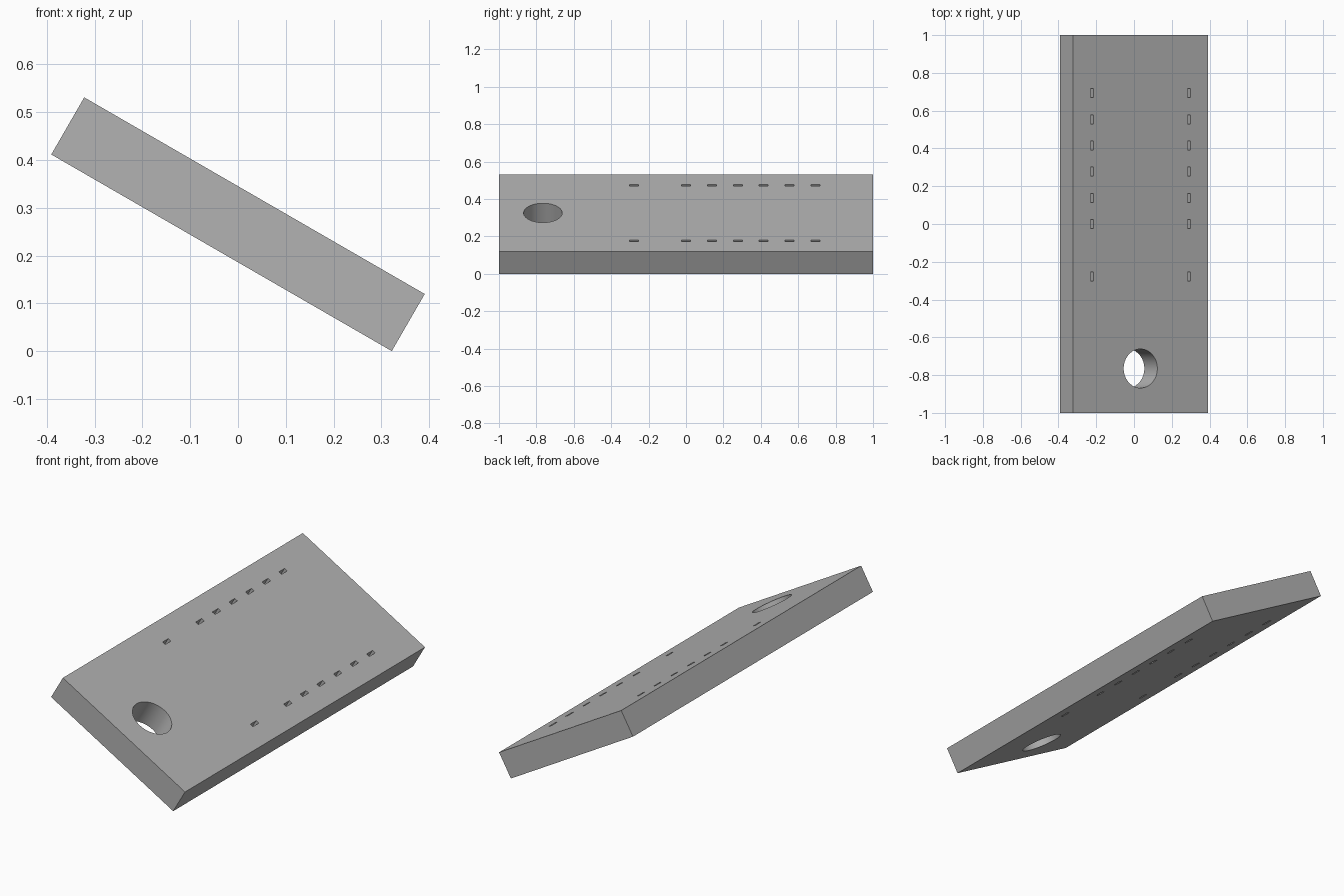
import bpy
import bmesh
from math import radians
from mathutils import Matrix, Vector

cube = bpy.data.objects.get("Cube")
if cube:
    bpy.data.objects.remove(cube, do_unlink=True)

WIDTH, LENGTH, THICK = 0.823, 2.0, 0.138
HOLE_Y, HOLE_RADIUS = -0.765, 0.103
SLOT_X, SLOT_PITCH = 0.296, 0.1385
SLOT_SIZE = (0.018, 0.048)
TILT = Matrix.Translation((0, 0, 0.2655)) @ Matrix.Rotation(radians(30), 4, "Y")

grey = bpy.data.materials.new("plain grey")
grey.use_nodes = True
colour = (0.45, 0.45, 0.45, 1)
grey.diffuse_color = colour
grey.node_tree.nodes["Principled BSDF"].inputs["Base Color"].default_value = colour


def add_box(bm, centre, size):
    matrix = Matrix.Translation(centre) @ Matrix.Diagonal(Vector((*size, 1)))
    bmesh.ops.create_cube(bm, size=1, matrix=matrix)


def make_object(name, bm):
    mesh = bpy.data.meshes.new(name)
    bm.to_mesh(mesh)
    bm.free()
    mesh.materials.append(grey)
    obj = bpy.data.objects.new(name, mesh)
    obj.matrix_world = TILT
    bpy.context.collection.objects.link(obj)
    return obj


# Tilted plate
bm = bmesh.new()
add_box(bm, (0, 0, 0), (WIDTH, LENGTH, THICK))
plate = make_object("tilted_plate", bm)

# Cutter: round hole near the front and two rows of through slots
bm = bmesh.new()
bmesh.ops.create_cone(bm, cap_ends=True, segments=64, radius1=HOLE_RADIUS,
                      radius2=HOLE_RADIUS, depth=THICK * 2,
                      matrix=Matrix.Translation((0, HOLE_Y, 0)))
for side in (-1, 1):
    for step in (-2, 0, 1, 2, 3, 4, 5):
        add_box(bm, (side * SLOT_X, step * SLOT_PITCH, 0), (*SLOT_SIZE, THICK * 2))
cutter = make_object("hole_cutter", bm)
cutter.hide_render = True

# Cut the openings, then discard the cutter
cut = plate.modifiers.new("openings", "BOOLEAN")
cut.operation = "DIFFERENCE"
cut.solver = "EXACT"
cut.object = cutter
bpy.ops.object.select_all(action="DESELECT")
plate.select_set(True)
bpy.context.view_layer.objects.active = plate
bpy.ops.object.modifier_apply(modifier=cut.name)
bpy.data.objects.remove(cutter, do_unlink=True)
bpy.ops.object.shade_smooth_by_angle(angle=radians(30))
